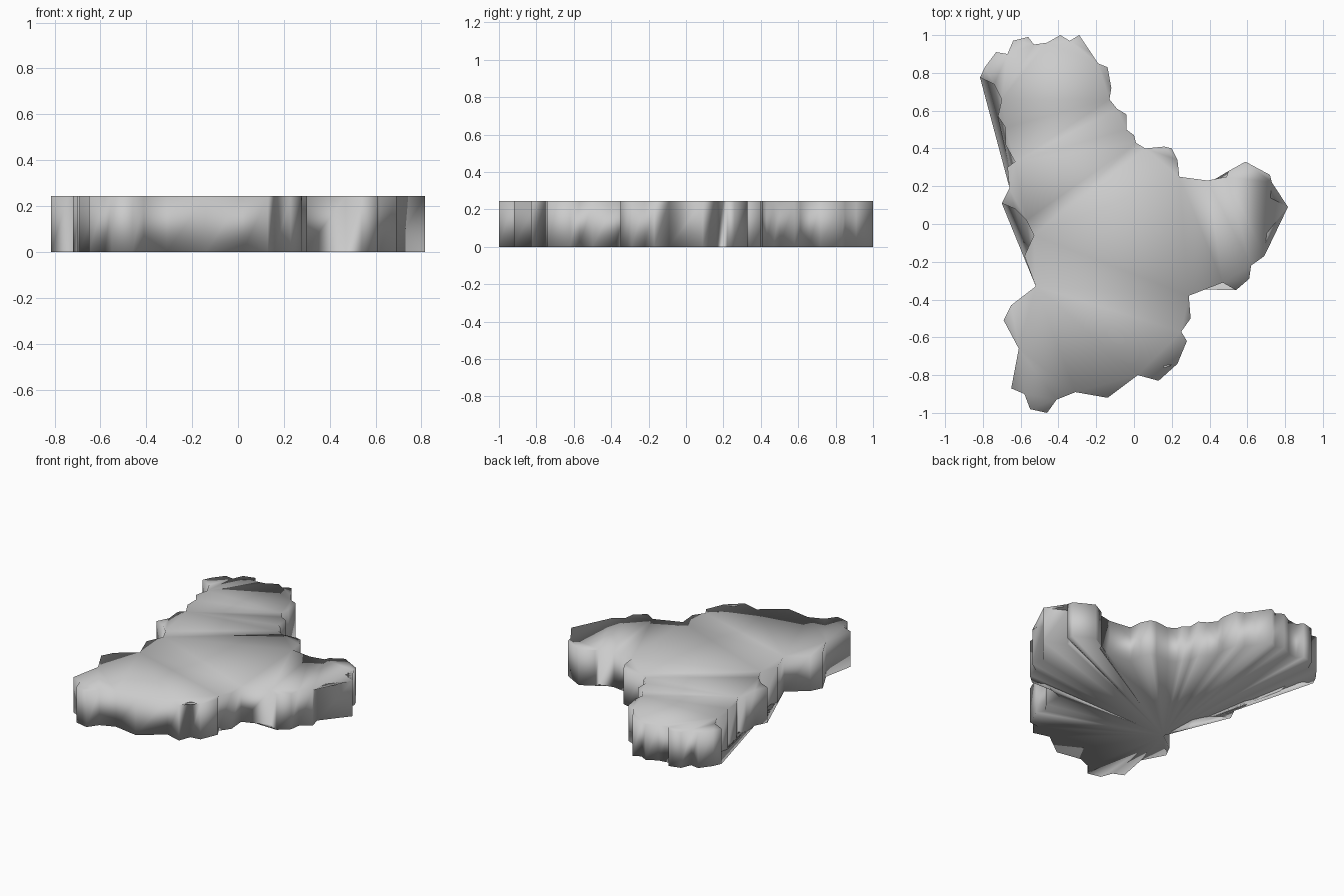
import bpy, bmesh

HEIGHT = 0.245

# Ragged outline, clockwise seen from above; first point is the hub of the underside fan
outline = [
    # left inlet and west edge
    (-.52, -.33), (-.58, -.17), (-.53, -.06), (-.57, .02), (-.63, .08), (-.70, .11),
    (-.66, .19), (-.67, .30), (-.63, .33), (-.68, .42), (-.68, .51), (-.72, .57),
    (-.70, .66), (-.74, .74), (-.815, .775),
    # north lobe
    (-.79, .83), (-.73, .91), (-.67, .90), (-.64, .97), (-.56, .99), (-.53, .95),
    (-.46, .96), (-.39, 1.0), (-.34, .97), (-.29, 1.0), (-.23, .91), (-.19, .85),
    (-.14, .83), (-.12, .72), (-.13, .66), (-.09, .61), (-.04, .58), (-.04, .50),
    (0, .47), (.01, .43), (.06, .40), (.16, .41), (.20, .40), (.23, .34), (.24, .25),
    # east lobe
    (.39, .23), (.49, .25), (.50, .28), (.59, .33), (.72, .26), (.73, .22), (.67, .20),
    (.68, .16), (.815, .09), (.67, -.09), (.69, -.17), (.62, -.22), (.61, -.29),
    (.54, -.35), (.47, -.31), (.29, -.38),
    # south lobe
    (.30, -.50), (.25, -.57), (.28, -.62), (.23, -.74), (.16, -.75), (.13, -.83),
    (.02, -.80), (-.14, -.92), (-.31, -.89), (-.41, -.93), (-.46, -1.0), (-.55, -.98),
    (-.58, -.90), (-.65, -.87), (-.61, -.66), (-.69, -.51), (-.65, -.43),
]
n = len(outline)
bm = bmesh.new()
low = [bm.verts.new((x, y, 0)) for x, y in outline]
high = [bm.verts.new((x, y, HEIGHT)) for x, y in outline]

# Top cap
cap = bm.faces.new(high[::-1])
bmesh.ops.triangulate(bm, faces=[cap], ngon_method='BEAUTY')

# Side walls
for i in range(n):
    j = (i + 1) % n
    bm.faces.new((low[j], low[i], high[i], high[j]))

# Underside: triangle fan that bridges the inlets
for i in range(1, n - 1):
    bm.faces.new((low[0], low[i], low[i + 1]))

for f in bm.faces:
    f.smooth = True
bm.normal_update()
# Make the top point up if the winding came out reversed
if sum(f.normal.z * f.calc_area() for f in bm.faces if f.calc_center_median().z > HEIGHT * .9) < 0:
    bmesh.ops.reverse_faces(bm, faces=bm.faces[:])

mesh = bpy.data.meshes.new("land_slab")
bm.to_mesh(mesh)
bm.free()
slab = bpy.data.objects.new("land_slab", mesh)
bpy.context.collection.objects.link(slab)
